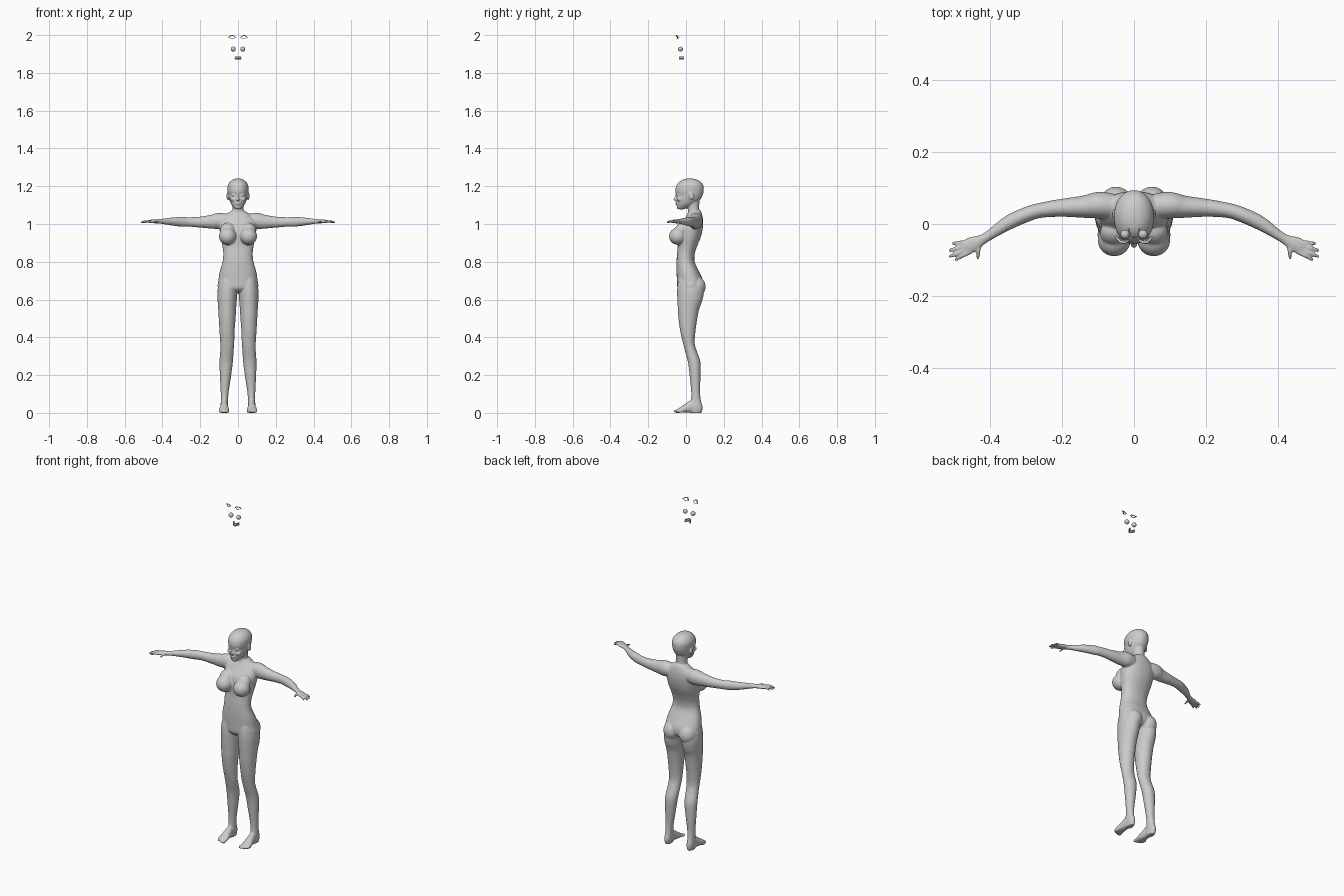
import bpy, bmesh, math
from mathutils import Vector, Matrix


def smooth_rows(rows, steps=5):
    """Catmull-Rom interpolation of rows of numbers."""
    out = []
    for i in range(len(rows) - 1):
        a, b = rows[max(i - 1, 0)], rows[i]
        c, d = rows[i + 1], rows[min(i + 2, len(rows) - 1)]
        for s in range(steps):
            t = s / steps
            out.append([0.5 * (2 * q + (r - p) * t + (2 * p - 5 * q + 4 * r - u) * t * t
                               + (3 * q - p - 3 * r + u) * t ** 3)
                        for p, q, r, u in zip(a, b, c, d)])
    out.append(list(rows[-1]))
    return out


def skin(bm, rings):
    loops = [[bm.verts.new(p) for p in ring] for ring in rings]
    n = len(loops[0])
    for a, b in zip(loops, loops[1:]):
        for i in range(n):
            j = (i + 1) % n
            bm.faces.new((a[i], a[j], b[j], b[i]))
    bm.faces.new(loops[0][::-1])
    bm.faces.new(loops[-1])


def column(bm, rows, side=1, n=32, power=2.0):
    """Upright loft; rows are z, x min, x max, y front, y back."""
    rings = []
    for z, x0, x1, y0, y1 in smooth_rows(rows):
        ring = []
        for k in range(n):
            c, s = math.cos(2 * math.pi * k / n), math.sin(2 * math.pi * k / n)
            c = math.copysign(abs(c) ** (2 / power), c)
            s = math.copysign(abs(s) ** (2 / power), s)
            ring.append((side * ((x0 + x1) / 2 + (x1 - x0) / 2 * c), (y0 + y1) / 2 + (y1 - y0) / 2 * s, z))
        rings.append(ring)
    skin(bm, rings)


def tube(bm, rows, side=1, n=16):
    """Loft along a path; rows are x, y, z, horizontal radius, vertical radius."""
    rows = smooth_rows(rows)
    rings = []
    for i, (x, y, z, ra, rb) in enumerate(rows):
        t = Vector(rows[min(i + 1, len(rows) - 1)][:3]) - Vector(rows[max(i - 1, 0)][:3])
        u = t.cross(Vector((0, 0, 1))).normalized()
        v = u.cross(t).normalized()
        ring = []
        for k in range(n):
            w = 2 * math.pi * k / n
            p = Vector((x, y, z)) + u * ra * math.cos(w) + v * rb * math.sin(w)
            ring.append((side * p.x, p.y, p.z))
        rings.append(ring)
    skin(bm, rings)


def ball(bm, c, r, side=1, tilt=0):
    m = (Matrix.Translation((side * c[0], c[1], c[2])) @ Matrix.Rotation(tilt, 4, 'X')
         @ Matrix.Diagonal((*r, 1)))
    bmesh.ops.create_uvsphere(bm, u_segments=24, v_segments=16, radius=1, matrix=m)


def finish(bm, name):
    bmesh.ops.recalc_face_normals(bm, faces=bm.faces[:])
    for f in bm.faces:
        f.smooth = True
    me = bpy.data.meshes.new(name)
    bm.to_mesh(me)
    bm.free()
    ob = bpy.data.objects.new(name, me)
    bpy.context.collection.objects.link(ob)
    return ob


def sym(rows):
    return [(z, -w, w, a, b) for z, w, a, b in rows]


body = bmesh.new()

# torso
column(body, sym([
    (.637, .05, -.02, .05), (.66, .104, -.044, .085), (.70, .104, -.048, .090),
    (.75, .096, -.05, .068), (.80, .082, -.05, .046), (.84, .078, -.048, .046),
    (.88, .082, -.044, .058), (.93, .092, -.044, .078), (.98, .098, -.036, .089),
    (1.02, .092, -.012, .09), (1.05, .064, .006, .085), (1.07, .034, .014, .078)]), power=2.2)
# neck
column(body, sym([(1.01, .05, .0, .085), (1.05, .034, .008, .078),
                  (1.08, .03, .01, .07), (1.13, .031, .0, .072)]))
# head
column(body, sym([
    (1.078, .012, -.043, -.012), (1.086, .022, -.048, .01), (1.105, .037, -.05, .045),
    (1.13, .047, -.053, .076), (1.153, .052, -.05, .088), (1.172, .055, -.056, .093),
    (1.20, .055, -.052, .093), (1.222, .044, -.036, .08), (1.236, .026, -.014, .055),
    (1.241, .006, .012, .028)]), power=2.1)
# nose and lips
column(body, sym([(1.122, .006, -.058, -.04), (1.128, .010, -.067, -.04),
                  (1.135, .007, -.065, -.04), (1.15, .004, -.057, -.04), (1.168, .004, -.054, -.04)]))
ball(body, (0, -.05, 1.111), (.014, .007, .0035))
ball(body, (0, -.049, 1.105), (.012, .007, .0035))

for s in (1, -1):
    # eyelids, cheeks, ears
    ball(body, (.023, -.042, 1.153), (.011, .009, .006), s)
    ball(body, (.028, -.035, 1.132), (.014, .015, .012), s)
    ball(body, (.055, .028, 1.148), (.006, .013, .022), s, .2)
    # chest and seat
    ball(body, (.055, -.044, .935), (.046, .046, .045), s)
    ball(body, (.055, -.026, .965), (.040, .034, .045), s, -.5)
    ball(body, (.050, .050, .668), (.049, .054, .056), s)
    # leg
    column(body, [
        (.74, .02, .085, -.03, .05), (.70, .008, .100, -.042, .08), (.65, .003, .108, -.047, .094),
        (.60, .006, .108, -.046, .088), (.55, .010, .105, -.043, .070), (.50, .013, .102, -.040, .060),
        (.43, .018, .098, -.030, .050), (.37, .020, .094, -.016, .046), (.33, .023, .094, -.006, .056),
        (.27, .027, .098, .010, .076), (.20, .036, .096, .019, .077), (.12, .048, .092, .027, .074),
        (.07, .053, .091, .026, .078), (.03, .052, .092, .015, .088), (0, .056, .088, .022, .082)], s)
    # foot and toes
    tube(body, [(.073, .078, .02, .014, .02), (.073, .04, .034, .019, .034), (.073, .01, .027, .022, .027),
                (.074, -.02, .017, .027, .017), (.074, -.04, .011, .027, .011), (.074, -.052, .008, .022, .008)], s)
    for i in range(5):
        r = .0085 - .0008 * i
        ball(body, (.053 + .0105 * i, -.052 + .0015 * i * i, r), (r * .85, .014, r), s)
    # arm and palm
    tube(body, [(.06, .05, 1.016, .035, .038), (.10, .052, 1.016, .037, .043), (.14, .048, 1.012, .031, .037),
                (.20, .045, 1.010, .025, .029), (.26, .038, 1.011, .021, .025), (.30, .026, 1.012, .021, .026),
                (.35, .003, 1.013, .020, .021), (.40, -.030, 1.014, .014, .014), (.425, -.045, 1.014, .015, .011),
                (.45, -.057, 1.014, .022, .010), (.470, -.066, 1.013, .020, .008)], s, 24)
    # fingers and thumb
    for x0, y0, x1, y1 in [(.452, -.076, .498, -.101), (.462, -.070, .515, -.092),
                           (.466, -.061, .515, -.074), (.466, -.051, .506, -.054),
                           (.428, -.055, .434, -.098)]:
        tube(body, [(x0, y0, 1.013, .0065, .0065), ((x0 + x1) / 2 + .002, (y0 + y1) / 2, 1.014, .006, .006),
                    (x1, y1, 1.007, .0045, .0045)], s, 12)

# blend all body parts into one smooth skin
body_ob = finish(body, "body")
mod = body_ob.modifiers.new("blend", 'REMESH')
mod.mode = 'VOXEL'
mod.voxel_size = .0036
mod.use_smooth_shade = True
mod = body_ob.modifiers.new("soften", 'SMOOTH')
mod.factor = .5
mod.iterations = 5

# loose facial parts floating above the figure
for s, label in ((1, "left"), (-1, "right")):
    eye = bmesh.new()
    ball(eye, (.025, -.029, 1.926), (.013, .013, .013), s)
    finish(eye, label + "_eyeball")
    lash = bmesh.new()
    tube(lash, [(.014, -.044, 1.985), (.024, -.050, 1.996), (.036, -.050, 1.997), (.050, -.036, 1.988)]
         and [(.014, -.044, 1.985, .003, .001), (.024, -.050, 1.996, .004, .002),
              (.036, -.050, 1.997, .004, .002), (.050, -.036, 1.988, .003, .001)], s, 8)
    tube(lash, [(.018, -.043, 1.983, .002, .001), (.030, -.047, 1.980, .003, .001),
                (.046, -.037, 1.985, .002, .001)], s, 8)
    finish(lash, label + "_eyelashes")

for z, name in ((1.884, "upper_teeth"), (1.874, "lower_teeth")):
    teeth = bmesh.new()
    tube(teeth, [(.015 * math.cos(a), -.012 - .024 * math.sin(a), z, .0025, .004)
                 for a in [math.pi * k / 8 for k in range(9)]], 1, 10)
    finish(teeth, name)
